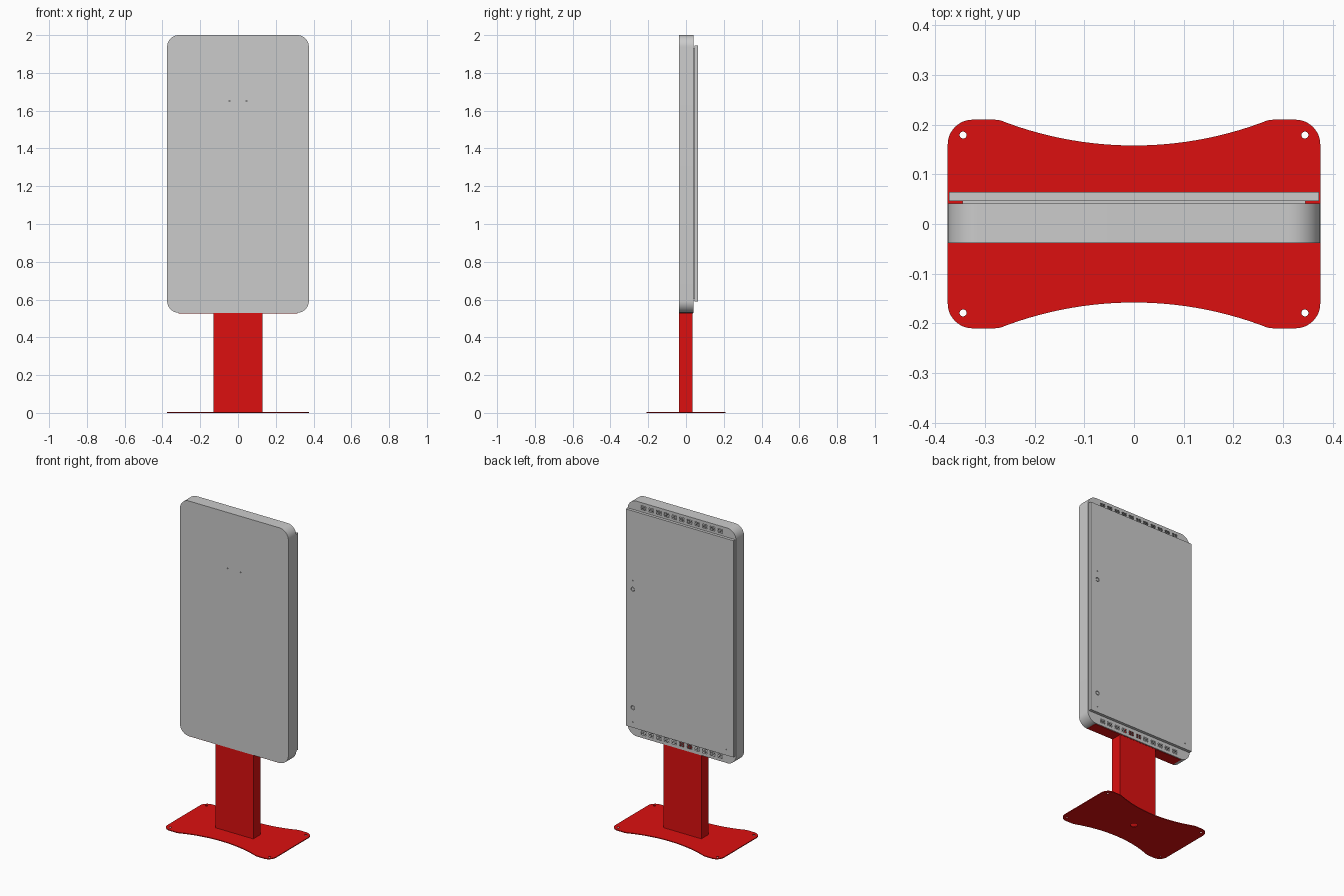
import bpy, bmesh, math
from mathutils import Vector

if "Cube" in bpy.data.objects:
    bpy.data.objects.remove(bpy.data.objects["Cube"])

red = bpy.data.materials.new("red_paint")
red.diffuse_color = (0.72, 0.005, 0.005, 1)
red.use_nodes = True
red.node_tree.nodes["Principled BSDF"].inputs["Base Color"].default_value = red.diffuse_color


def finish(name, bm, mat=None):
    bmesh.ops.recalc_face_normals(bm, faces=bm.faces)
    me = bpy.data.meshes.new(name)
    bm.to_mesh(me)
    bm.free()
    ob = bpy.data.objects.new(name, me)
    bpy.context.collection.objects.link(ob)
    if mat:
        me.materials.append(mat)
    return ob


def prism(name, pts, offset, mat=None):
    """Extrude a closed outline of 3D points along an offset vector."""
    bm = bmesh.new()
    face = bm.faces.new([bm.verts.new(p) for p in pts])
    ext = bmesh.ops.extrude_face_region(bm, geom=[face])["geom"]
    bmesh.ops.translate(bm, vec=offset, verts=[g for g in ext if isinstance(g, bmesh.types.BMVert)])
    return finish(name, bm, mat)


def add_box(bm, x0, x1, y0, y1, z0, z1):
    vs = bmesh.ops.create_cube(bm, size=1)["verts"]
    bmesh.ops.scale(bm, vec=(x1 - x0, y1 - y0, z1 - z0), verts=vs)
    bmesh.ops.translate(bm, vec=((x0 + x1) / 2, (y0 + y1) / 2, (z0 + z1) / 2), verts=vs)


def box(name, *dims, mat=None):
    bm = bmesh.new()
    add_box(bm, *dims)
    return finish(name, bm, mat)


def rounded_slab(name, hx, z0, z1, r, y0, y1, mat=None):
    pts = []
    for k, (sx, cz) in enumerate([(1, z1 - r), (-1, z1 - r), (-1, z0 + r), (1, z0 + r)]):
        for i in range(13):
            a = math.radians(90 * k + 7.5 * i)
            pts.append((sx * (hx - r) + r * math.cos(a), y0, cz + r * math.sin(a)))
    return prism(name, pts, (0, y1 - y0, 0), mat)


def cylinders(name, places, r, depth, axis, mat=None):
    """One mesh of equal cylinders centred on the given places."""
    bm = bmesh.new()
    rot = Vector((0, 0, 1)).rotation_difference(Vector(axis)).to_matrix()
    for p in places:
        vs = bmesh.ops.create_cone(bm, cap_ends=True, segments=24, radius1=r, radius2=r, depth=depth)["verts"]
        bmesh.ops.rotate(bm, matrix=rot, verts=vs)
        bmesh.ops.translate(bm, vec=p, verts=vs)
    return finish(name, bm, mat)


def cut(ob, cutter):
    mod = ob.modifiers.new("cut", 'BOOLEAN')
    mod.operation = 'DIFFERENCE'
    mod.solver = 'EXACT'
    mod.object = cutter
    cutter.hide_render = True
    bpy.context.view_layer.objects.active = ob
    bpy.ops.object.modifier_apply(modifier=mod.name)
    bpy.data.objects.remove(cutter)


# Base plate: rounded corners with a concave arc front and back
R, half = 0.74, [(0.375, 0.0)]
for i in range(13):
    a = math.radians(7.5 * i)
    half.append((0.325 + 0.05 * math.cos(a), 0.16 + 0.05 * math.sin(a)))
half += [(0.28, 0.21), (0.268, 0.2085)]
arc = []
for i in range(25):
    x = 0.255 - 0.51 * i / 24
    arc.append((x, 0.158 + R - math.sqrt(R * R - x * x)))
back = half[1:] + arc + [(-x, y) for x, y in reversed(half[1:])]
outline = [(x, y, 0) for x, y in back] + [(-x, -y, 0) for x, y in back]
base = prism("base_plate", outline, (0, 0, 0.005), red)
cut(base, cylinders("bolt_holes", [(sx * 0.344, sy * 0.179, 0) for sx in (1, -1) for sy in (1, -1)],
                    0.007, 0.1, (0, 0, 1)))
cut(base, cylinders("cable_hole", [(0, 0, 0)], 0.021, 0.1, (0, 0, 1)))

# Hollow post, mounting plate and inner bracket
post = box("post", -0.131, 0.131, -0.036, 0.035, 0.005, 0.529, mat=red)
cut(post, box("post_hollow", -0.127, 0.127, -0.032, 0.031, -0.1, 0.7))
box("mounting_plate", -0.315, 0.315, -0.034, 0.036, 0.527, 0.530, mat=red)
box("inner_bracket", -0.045, 0.045, -0.03, 0.02, 0.535, 0.62, mat=red)

# Display housing: hollow shell with louvred vents along its back
Y0, Y1 = -0.038, 0.041
housing = rounded_slab("display_housing", 0.375, 0.53, 2.0, 0.062, Y0, Y1)
cut(housing, rounded_slab("housing_hollow", 0.371, 0.534, 1.996, 0.058, Y0 + 0.004, Y1 - 0.003))
bm = bmesh.new()
for zc in (0.561, 1.969):
    for i in range(-5, 6):
        for side in (-1, 1):
            xc = i * 0.053 + side * 0.009
            for row in (-1, 0, 1):
                z = zc + row * 0.009
                add_box(bm, xc - 0.0075, xc + 0.0075, Y1 - 0.02, Y1 + 0.01, z - 0.0028, z + 0.0028)
cut(housing, finish("vent_slots", bm))
cut(housing, cylinders("sensor_holes", [(s * 0.045, Y0, 1.65) for s in (-1, 1)], 0.003, 0.02, (0, 1, 0)))

# Rear service door standing off the housing on a narrower neck
box("door_neck", -0.345, 0.345, Y1 - 0.001, 0.046, 0.605, 1.93)
door = box("rear_door", -0.372, 0.372, 0.046, 0.064, 0.59, 1.945)
cut(door, cylinders("lock_holes", [(0.323, 0.064, z) for z in (0.715, 1.455)], 0.013, 0.02, (0, 1, 0)))
cut(door, cylinders("screw_holes", [(0.323, 0.064, 0.625), (0.323, 0.064, 1.51), (-0.323, 0.064, 0.625)],
                    0.003, 0.01, (0, 1, 0)))
locks = cylinders("door_locks", [(0.323, 0.058, z) for z in (0.715, 1.455)], 0.010, 0.011, (0, 1, 0))

# Smooth the rounded parts while keeping their edges crisp
for ob in (base, housing, door, locks):
    bpy.ops.object.select_all(action='DESELECT')
    ob.select_set(True)
    bpy.context.view_layer.objects.active = ob
    bpy.ops.object.shade_smooth_by_angle(angle=math.radians(30))
